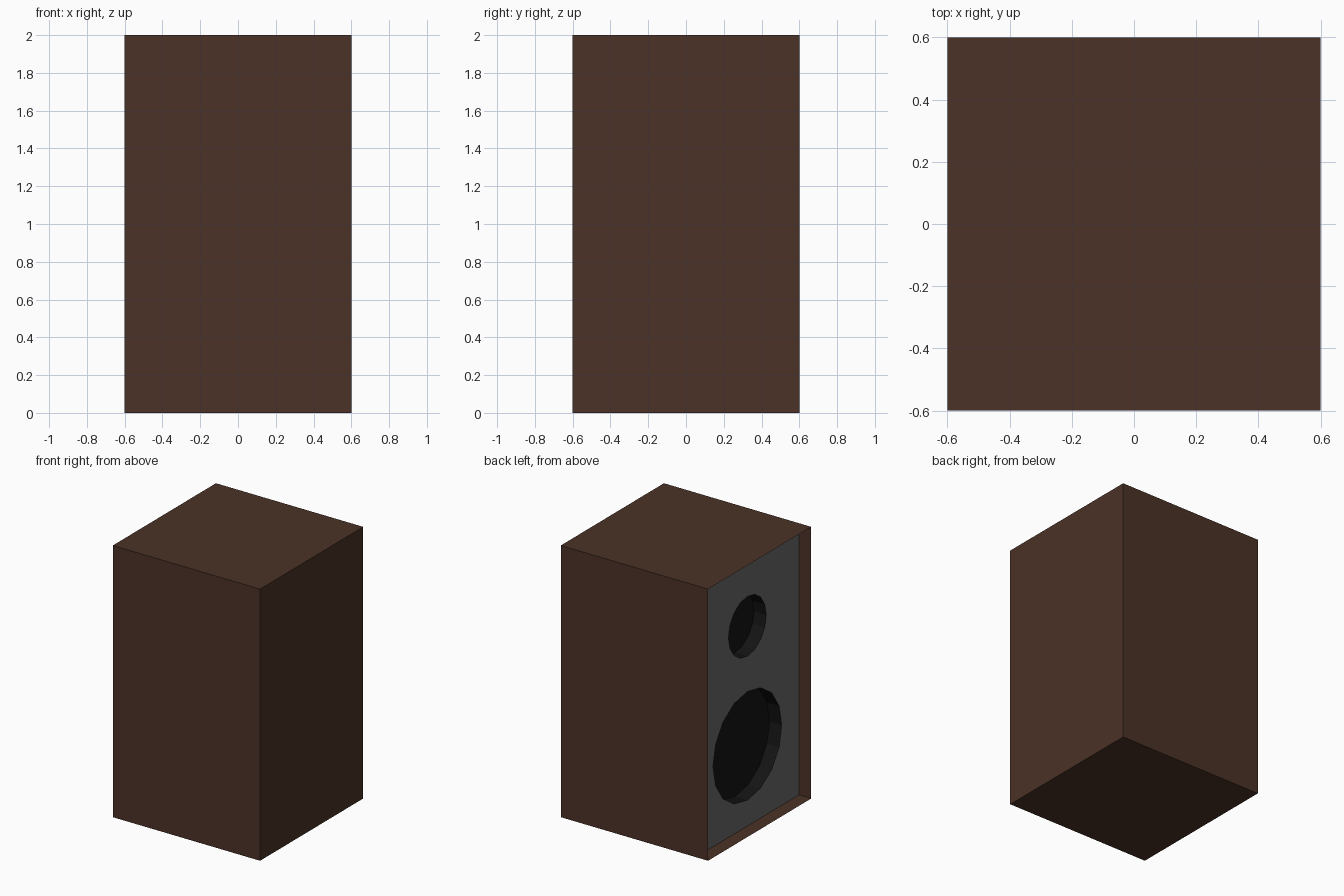
import bpy, bmesh, math
from mathutils import Vector

if "Cube" in bpy.data.objects:
    bpy.data.objects.remove(bpy.data.objects["Cube"])

HALF, HEIGHT = 0.6, 2.0
RECESS = 0.1                  # baffle set back from the open -x side
CUP_DEPTH = 0.1
SIDES = 16
BAFFLE_X = -HALF + RECESS
DRIVERS = {"tweeter": (1.47, 0.22), "woofer": (0.59, 0.40)}   # centre z, radius


def material(name, rgb):
    mat = bpy.data.materials.new(name)
    mat.diffuse_color = (*rgb, 1.0)
    mat.use_nodes = True
    mat.node_tree.nodes["Principled BSDF"].inputs["Base Color"].default_value = mat.diffuse_color
    return mat


def finish(name, bm, mat):
    mesh = bpy.data.meshes.new(name)
    bm.to_mesh(mesh)
    bm.free()
    mesh.materials.append(mat)
    obj = bpy.data.objects.new(name, mesh)
    bpy.context.collection.objects.link(obj)
    return obj


def ring(bm, x, z, radius):
    return [bm.verts.new((x, radius * math.cos(a), z + radius * math.sin(a)))
            for a in (2 * math.pi * i / SIDES for i in range(SIDES))]


def loop_edges(bm, verts):
    return [bm.edges.new((v, verts[(i + 1) % len(verts)])) for i, v in enumerate(verts)]


def orient(bm, wanted):
    # turn each face so that it looks along the wanted direction
    bm.normal_update()
    for f in bm.faces:
        if f.normal.dot(wanted(f)) < 0:
            f.normal_flip()


wood = material("dark_wood", (0.07, 0.032, 0.02))
grey = material("baffle_grey", (0.145, 0.145, 0.145))
black = material("driver_black", (0.007, 0.007, 0.007))

# Cabinet: thin box shell, open on the -x side
bm = bmesh.new()
bmesh.ops.create_cube(bm, size=1.0)
bmesh.ops.scale(bm, vec=(2 * HALF, 2 * HALF, HEIGHT), verts=bm.verts)
bmesh.ops.translate(bm, vec=(0, 0, HEIGHT / 2), verts=bm.verts)
bm.normal_update()
bmesh.ops.delete(bm, geom=[f for f in bm.faces if f.normal.x < -0.5], context='FACES_ONLY')
finish("cabinet", bm, wood)

# Baffle: flat panel with two round openings
bm = bmesh.new()
corners = [bm.verts.new((BAFFLE_X, y, z)) for y, z in
           ((-HALF, 0), (HALF, 0), (HALF, HEIGHT), (-HALF, HEIGHT))]
edges = loop_edges(bm, corners)
for z, radius in DRIVERS.values():
    edges += loop_edges(bm, ring(bm, BAFFLE_X, z, radius))
bmesh.ops.triangle_fill(bm, use_beauty=True, use_dissolve=False,
                        edges=edges, normal=(-1, 0, 0))
orient(bm, lambda f: Vector((-1, 0, 0)))
finish("baffle", bm, grey)

# Drivers: black recessed cups behind the openings
for name, (z, radius) in DRIVERS.items():
    bm = bmesh.new()
    rim = ring(bm, BAFFLE_X, z, radius)
    base = ring(bm, BAFFLE_X + CUP_DEPTH, z, radius)
    for i in range(SIDES):
        j = (i + 1) % SIDES
        bm.faces.new((rim[i], rim[j], base[j], base[i]))
    bm.faces.new(base)
    mouth = Vector((BAFFLE_X, 0, z))
    orient(bm, lambda f: mouth - f.calc_center_median())
    finish(name + "_cup", bm, black)
